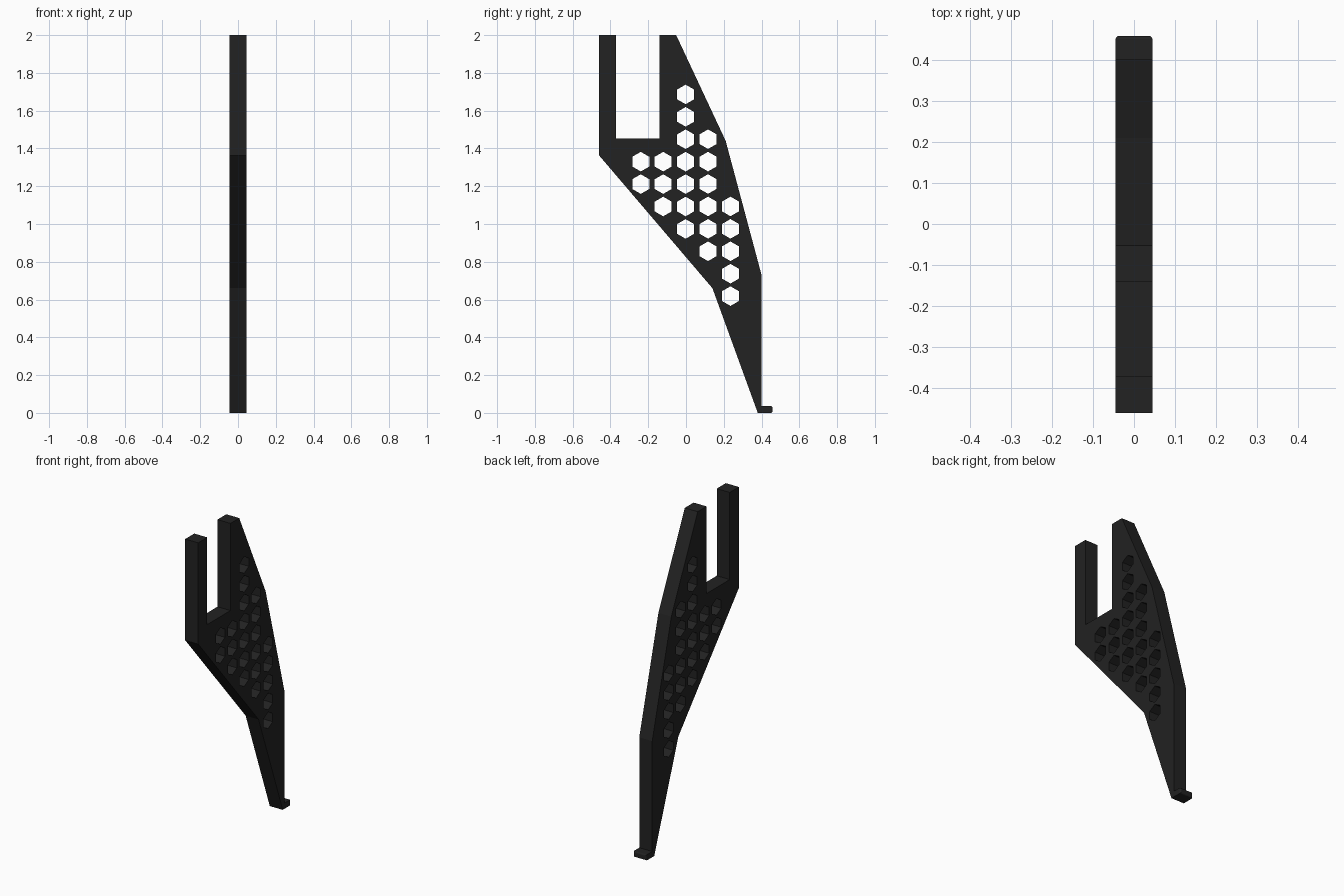
import bpy, bmesh, math

if "Cube" in bpy.data.objects:
    bpy.data.objects.remove(bpy.data.objects["Cube"])

HALF = 0.045      # half thickness of the plate
PITCH = 0.1187    # spacing of the hexagonal holes
HEX_R = 0.052     # corner radius of a hole

black = bpy.data.materials.new("matte black")
black.diffuse_color = (0.016, 0.016, 0.016, 1)
black.use_nodes = True
black.node_tree.nodes["Principled BSDF"].inputs["Base Color"].default_value = black.diffuse_color


def add_prism(bm, outline, half):
    """Extrude a (y, z) outline along x, centred on x = 0."""
    base = bm.faces.new([bm.verts.new((-half, y, z)) for y, z in outline])
    ext = bmesh.ops.extrude_face_region(bm, geom=[base])
    moved = [g for g in ext["geom"] if isinstance(g, bmesh.types.BMVert)]
    bmesh.ops.translate(bm, verts=moved, vec=(2 * half, 0, 0))


def make_object(name, bm):
    bmesh.ops.recalc_face_normals(bm, faces=bm.faces[:])
    mesh = bpy.data.meshes.new(name)
    bm.to_mesh(mesh)
    bm.free()
    mesh.materials.append(black)
    obj = bpy.data.objects.new(name, mesh)
    bpy.context.collection.objects.link(obj)
    return obj


# Forked plate with a tapering leg and a small toe
outline = [(-0.46, 2), (-0.46, 1.363), (0.14, 0.66), (0.38, 0), (0.458, 0),
           (0.458, 0.036), (0.40, 0.036), (0.40, 0.73), (0.21, 1.44),
           (-0.052, 2), (-0.14, 2), (-0.14, 1.452), (-0.37, 1.452), (-0.37, 2)]
bm = bmesh.new()
add_prism(bm, outline, HALF)
# Rounded toe tip
tip = [e for e in bm.edges if all(v.co.y > 0.45 for v in e.verts)]
bmesh.ops.bevel(bm, geom=tip, offset=0.008, segments=3, profile=0.5, affect='EDGES')
bracket = make_object("bracket_plate", bm)

# Hexagonal holes: column -> (top hole height, number of holes)
columns = {-2: (1.33, 2), -1: (1.33, 3), 0: (1.686, 7), 1: (1.449, 6), 2: (1.093, 5)}
bm = bmesh.new()
for col, (top, count) in columns.items():
    for row in range(count):
        cy, cz = col * PITCH - 0.002, top - row * PITCH
        add_prism(bm, [(cy + HEX_R * math.sin(k * math.pi / 3),
                        cz + HEX_R * math.cos(k * math.pi / 3)) for k in range(6)], 0.1)
cutter = make_object("hole_cutter", bm)
cutter.hide_render = True
cutter.hide_set(True)

cut = bracket.modifiers.new("hex_holes", 'BOOLEAN')
cut.operation = 'DIFFERENCE'
cut.solver = 'EXACT'
cut.object = cutter
